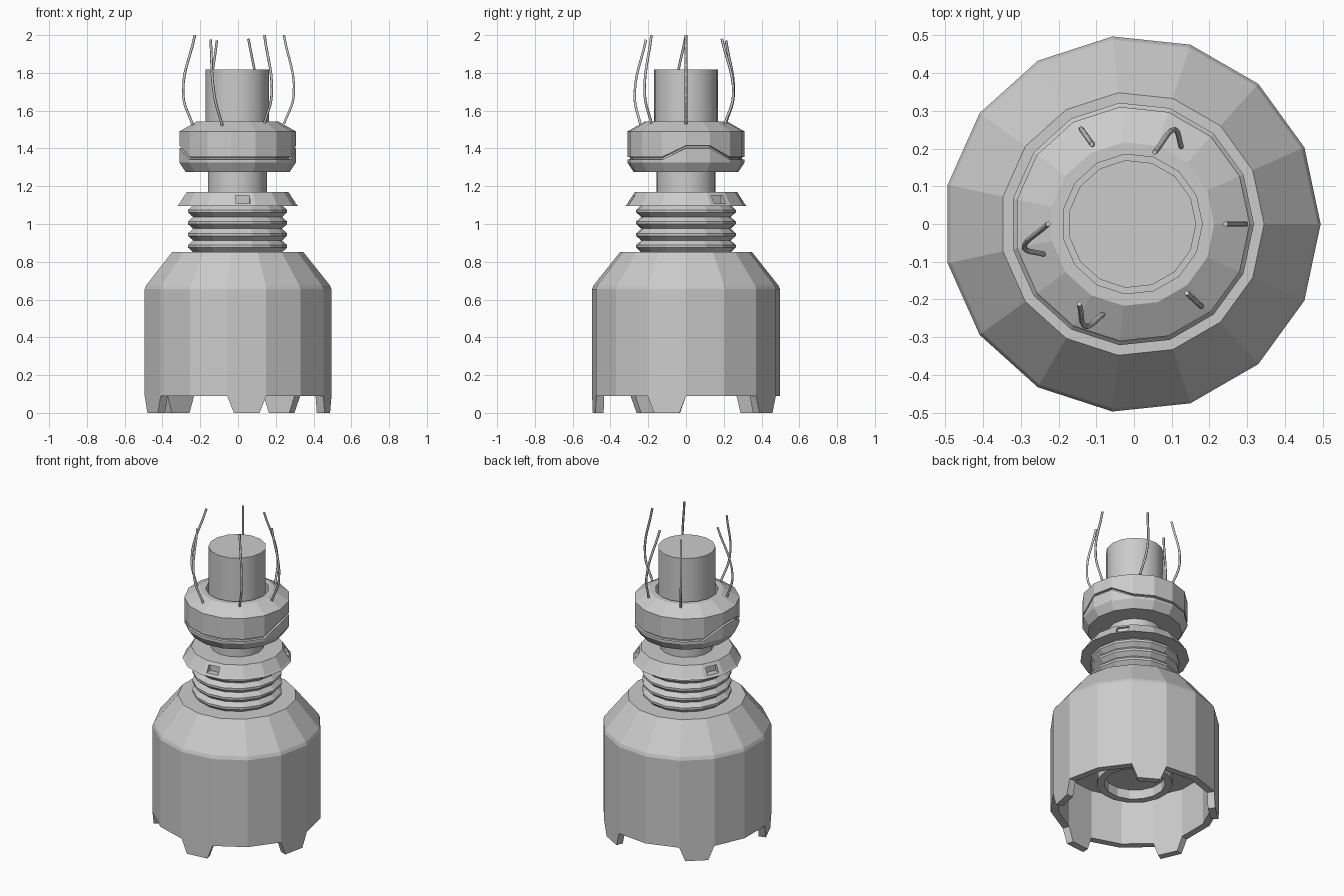
import bpy, bmesh
from math import sin, cos, radians, pi
from mathutils import Vector, Matrix

if "Cube" in bpy.data.objects:
    bpy.data.objects.remove(bpy.data.objects["Cube"])

SIDES = 15
CX = -0.005          # odd-sided rings sit slightly off the bounding centre


def finish(bm, name, smooth=False):
    bmesh.ops.recalc_face_normals(bm, faces=bm.faces[:])
    me = bpy.data.meshes.new(name)
    bm.to_mesh(me)
    bm.free()
    ob = bpy.data.objects.new(name, me)
    bpy.context.collection.objects.link(ob)
    if smooth:
        bpy.context.view_layer.objects.active = ob
        ob.select_set(True)
        bpy.ops.object.shade_smooth_by_angle(angle=radians(30))
        ob.select_set(False)
    return ob


def lathe(name, profile, loop=False, lift=None, smooth=False):
    """Revolve (r, z[, lift weight]); loop=True joins last to first, else capped."""
    bm = bmesh.new()
    rings = []
    for p in profile:
        w = p[2] if len(p) > 2 else 0
        ring = []
        for i in range(SIDES):
            a = 2 * pi * i / SIDES
            z = p[1] + (w * lift(i) if lift else 0)
            ring.append(bm.verts.new((CX + p[0] * cos(a), p[0] * sin(a), z)))
        rings.append(ring)
    pairs = list(zip(rings, rings[1:]))
    if loop:
        pairs.append((rings[-1], rings[0]))
    else:
        bm.faces.new(rings[0])
        bm.faces.new(rings[-1])
    for a, b in pairs:
        for i in range(SIDES):
            j = (i + 1) % SIDES
            bm.faces.new((a[i], a[j], b[j], b[i]))
    return finish(bm, name, smooth)


# Hollow bell-shaped body
lathe("body", [(0.455, 0.09), (0.5, 0.09), (0.5, 0.655), (0.492, 0.675),
               (0.35, 0.853), (0.2, 0.853), (0.2, 0.41), (0.455, 0.41)], loop=True)

# Five tapered teeth under the rim, one on every third facet
for k in range(5):
    bm = bmesh.new()
    mid = radians(60 + 72 * k)
    levels = []
    for z, f in ((0.09, 1.0), (0.0, 0.66)):
        row = []
        for r, s in ((0.5, -1), (0.5, 1), (0.455, 1), (0.455, -1)):
            d, t = r * cos(pi / SIDES), s * f * r * sin(pi / SIDES)
            row.append(bm.verts.new((CX + d * cos(mid) - t * sin(mid),
                                     d * sin(mid) + t * cos(mid), z)))
        levels.append(row)
    lo, hi = levels
    bm.faces.new(lo)
    bm.faces.new(hi)
    for i in range(4):
        j = (i + 1) % 4
        bm.faces.new((lo[i], lo[j], hi[j], hi[i]))
    finish(bm, f"rim_tooth_{k + 1}")

# Socket hanging inside the body, with a recessed plug
lathe("inner_socket", [(0.18, 0.24), (0.225, 0.24), (0.225, 0.42), (0.18, 0.42)], loop=True)
lathe("inner_plug", [(0.179, 0.3), (0.179, 0.4)])

# Ribbed bellows
ribs = [(0.238, 0.85)]
for k in range(4):
    z = 0.882 + 0.062 * k
    ribs += [(0.265, z - 0.007), (0.265, z + 0.007), (0.238, z + 0.031)]
lathe("bellows", ribs)

# Conical collar with three window notches
collar = lathe("collar", [(0.22, 1.097), (0.323, 1.095), (0.315, 1.103), (0.272, 1.17), (0.15, 1.17)])
bm = bmesh.new()
for a in (36, 156, 276):
    m = (Matrix.Translation((CX, 0, 0)) @ Matrix.Rotation(radians(a), 4, 'Z')
         @ Matrix.Translation((0.31, 0, 1.13)) @ Matrix.Diagonal((0.09, 0.075, 0.042, 1)))
    bmesh.ops.create_cube(bm, size=1, matrix=m)
cutter = finish(bm, "notch_cutter")
cutter.hide_render = True
cutter.hide_set(True)
mod = collar.modifiers.new("notches", 'BOOLEAN')
mod.object = cutter
mod.operation = 'DIFFERENCE'
mod.solver = 'EXACT'
bpy.context.view_layer.objects.active = collar
bpy.ops.object.modifier_apply(modifier=mod.name)
bpy.data.objects.remove(cutter)

# Neck and top post
lathe("neck", [(0.158, 1.16), (0.158, 1.4)], smooth=True)
lathe("top_post", [(0.17, 1.4), (0.17, 1.818)], smooth=True)

# Two-part nut whose parting groove steps up on both sides
step = lambda i: 0.06 if i in (0, 1, 7, 8) else 0.0
lathe("nut", [(0.15, 1.275), (0.278, 1.275), (0.312, 1.325), (0.312, 1.341, 1),
              (0.298, 1.343, 1), (0.298, 1.353, 1), (0.312, 1.355, 1),
              (0.312, 1.49), (0.218, 1.543), (0.186, 1.543), (0.186, 1.46),
              (0.15, 1.46)], loop=True, lift=step)

# Thin bent wires: base, bulge, tip
wires = [
    ((0.243, 0, 1.53), (0.295, 0, 1.68), (0.243, 0, 2.0)),
    ((0.125, 0.205, 1.53), (0.11, 0.25, 1.68), (0.055, 0.19, 1.98)),
    ((-0.11, 0.21, 1.53), (-0.14, 0.252, 1.68), (-0.112, 0.212, 1.97)),
    ((-0.24, -0.08, 1.525), (-0.29, -0.065, 1.68), (-0.228, 0, 2.0)),
    ((-0.083, -0.24, 1.52), (-0.125, -0.272, 1.68), (-0.145, -0.212, 1.975)),
    ((0.14, -0.183, 1.535), (0.178, -0.218, 1.68), (0.14, -0.183, 2.0)),
]
for n, (a, b, c) in enumerate(wires):
    cu = bpy.data.curves.new("wire", 'CURVE')
    cu.dimensions = '3D'
    cu.bevel_depth = 0.007
    cu.bevel_resolution = 1
    cu.resolution_u = 6
    cu.use_fill_caps = True
    sp = cu.splines.new('BEZIER')
    sp.bezier_points.add(2)
    for bp, p in zip(sp.bezier_points, (a, b, c)):
        bp.co = p
        bp.handle_left_type = bp.handle_right_type = 'AUTO'
    ob = bpy.data.objects.new(f"wire_{n + 1}", cu)
    bpy.context.collection.objects.link(ob)
